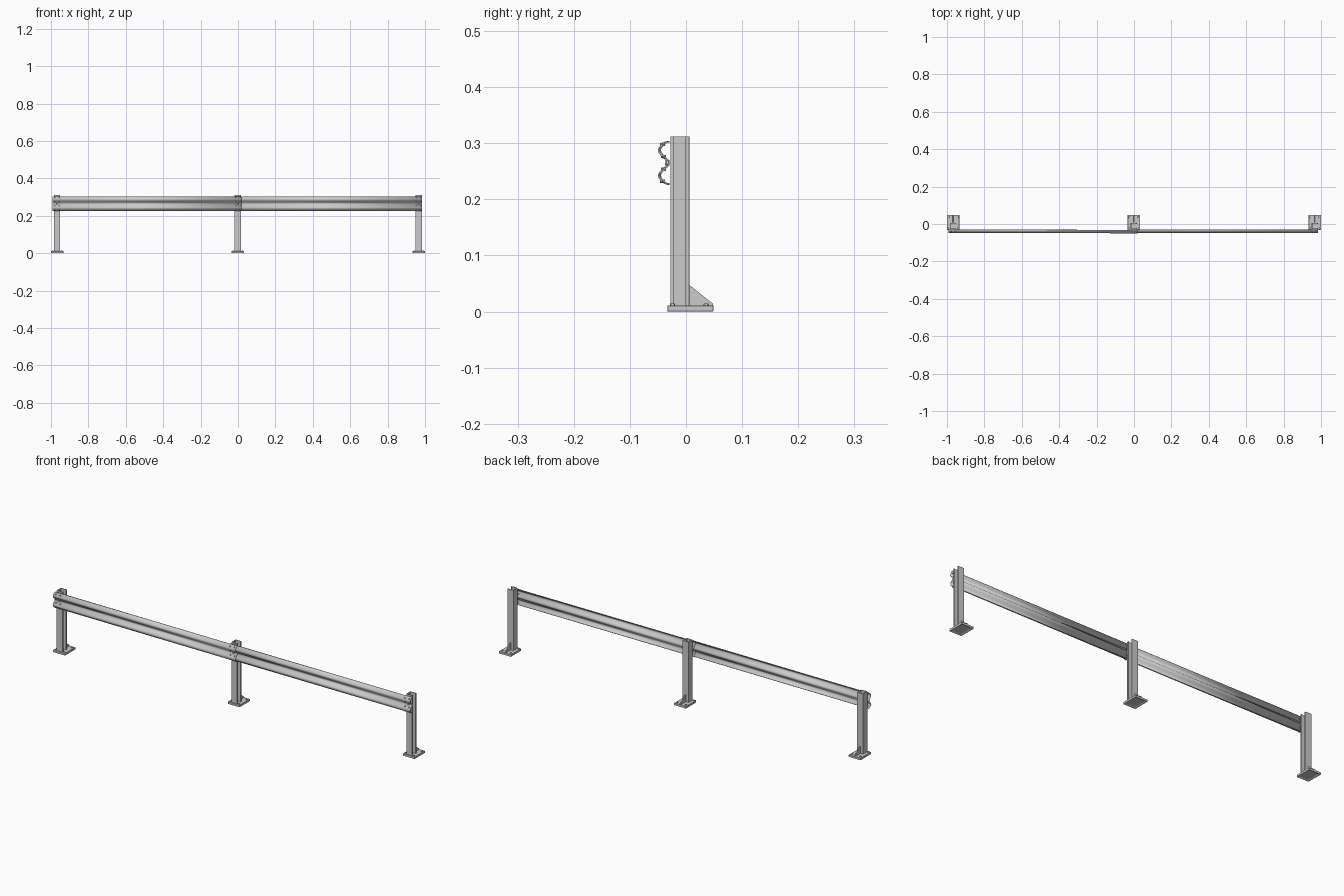
import bpy, bmesh
from math import radians
from mathutils import Matrix

if "Cube" in bpy.data.objects:
    bpy.data.objects.remove(bpy.data.objects["Cube"])


def finish(bm, name, smooth=True):
    bmesh.ops.recalc_face_normals(bm, faces=bm.faces)
    mesh = bpy.data.meshes.new(name)
    bm.to_mesh(mesh)
    bm.free()
    ob = bpy.data.objects.new(name, mesh)
    bpy.context.collection.objects.link(ob)
    if smooth:
        bpy.ops.object.select_all(action='DESELECT')
        ob.select_set(True)
        bpy.context.view_layer.objects.active = ob
        bpy.ops.object.shade_smooth_by_angle(angle=radians(35))
    return ob


def extrude(points, vec, name):
    """Closed polygon pulled along vec."""
    bm = bmesh.new()
    face = bm.faces.new([bm.verts.new(p) for p in points])
    top = bmesh.ops.extrude_face_region(bm, geom=[face])['geom']
    bmesh.ops.translate(bm, vec=vec, verts=[v for v in top if isinstance(v, bmesh.types.BMVert)])
    return finish(bm, name, False)


def bevel(ob, width, segments=2):
    mod = ob.modifiers.new('bevel', 'BEVEL')
    mod.width, mod.segments, mod.limit_method = width, segments, 'ANGLE'


def bolts(name, places, radius, height, facing_front=False, sides=6):
    bm = bmesh.new()
    turn = Matrix.Rotation(radians(90), 4, 'X') if facing_front else Matrix.Identity(4)
    for p in places:
        bmesh.ops.create_cone(bm, cap_ends=True, segments=sides, radius1=radius,
                              radius2=radius * 0.8, depth=height,
                              matrix=Matrix.Translation(p) @ turn)
    return finish(bm, name)


# Post assemblies: base plate, channel post, gusset, anchor bolts
channel = [(0.016, -0.028), (0.016, -0.021), (0.012, -0.021), (0.012, -0.024),
           (-0.013, -0.024), (-0.013, 0.002), (0.012, 0.002), (0.012, -0.001),
           (0.016, -0.001), (0.016, 0.006), (-0.017, 0.006), (-0.017, -0.028)]
POSTS = {'left': -0.967, 'middle': -0.001, 'right': 0.967}
for side, x in POSTS.items():
    # Plate with a shallow recess underneath
    bm = bmesh.new()
    bmesh.ops.create_cube(bm, size=1, matrix=Matrix.Translation((x, 0.008, 0.0055))
                          @ Matrix.Diagonal((0.066, 0.082, 0.011, 1)))
    bm.normal_update()
    low = [f for f in bm.faces if f.normal.z < -0.9]
    bmesh.ops.inset_region(bm, faces=low, thickness=0.013)
    bmesh.ops.translate(bm, vec=(0, 0, 0.004), verts=low[0].verts)
    bevel(finish(bm, side + '_base_plate', False), 0.0008, 1)

    post = extrude([(x + a, b, 0.009) for a, b in channel], (0, 0, 0.303), side + '_post')
    bevel(post, 0.001)
    extrude([(x - 0.003, 0.005, 0.01), (x - 0.003, 0.005, 0.047), (x - 0.003, 0.009, 0.045),
             (x - 0.003, 0.048, 0.014), (x - 0.003, 0.048, 0.01)], (0.005, 0, 0),
            side + '_gusset')
    bolts(side + '_anchor_bolts',
          [(x + dx, y, 0.0125) for dx in (-0.024, 0.024) for y in (-0.024, 0.036)],
          0.005, 0.004)

# Rails: half of the W profile as (height from middle, y), mirrored
MID_Z = 0.265
half = [(0.038, -0.029), (0.0365, -0.035), (0.032, -0.040), (0.027, -0.0445),
        (0.023, -0.0457), (0.019, -0.0450), (0.015, -0.042), (0.010, -0.037),
        (0.006, -0.033), (0.003, -0.031)]
profile = half + [(0, -0.0305)] + [(-h, y) for h, y in reversed(half)]


def rail(name, x0, x1, shift0, shift1):
    bm = bmesh.new()
    a, b = [[bm.verts.new((x, y + s, MID_Z + h)) for h, y in profile]
            for x, s in ((x0, shift0), (x1, shift1))]
    for i in range(len(profile) - 1):
        bm.faces.new((a[i], a[i + 1], b[i + 1], b[i]))
    ob = finish(bm, name)
    mod = ob.modifiers.new('thickness', 'SOLIDIFY')
    mod.thickness, mod.offset = 0.0024, 0


rail('left_rail', -0.992, 0.02, 0, -0.003)
rail('right_rail', -0.02, 0.984, 0, 0)

# Rail bolts at the joint and at both ends
for name, xs, shift in (('joint', (-0.012, 0.012), -0.003),
                        ('left_end', (-0.979, -0.955), 0),
                        ('right_end', (0.953, 0.975), 0)):
    places = [(x, y + shift, MID_Z + s * h) for x in xs for s in (-1, 1)
              for h, y in ((0.011, -0.0385), (0.033, -0.040))]
    bolts(name + '_rail_bolts', places, 0.0032, 0.006, True, 10)
    bolts(name + '_centre_bolt', [(sum(xs) / 2, -0.032 + shift, MID_Z)],
          0.005, 0.005, True, 12)
